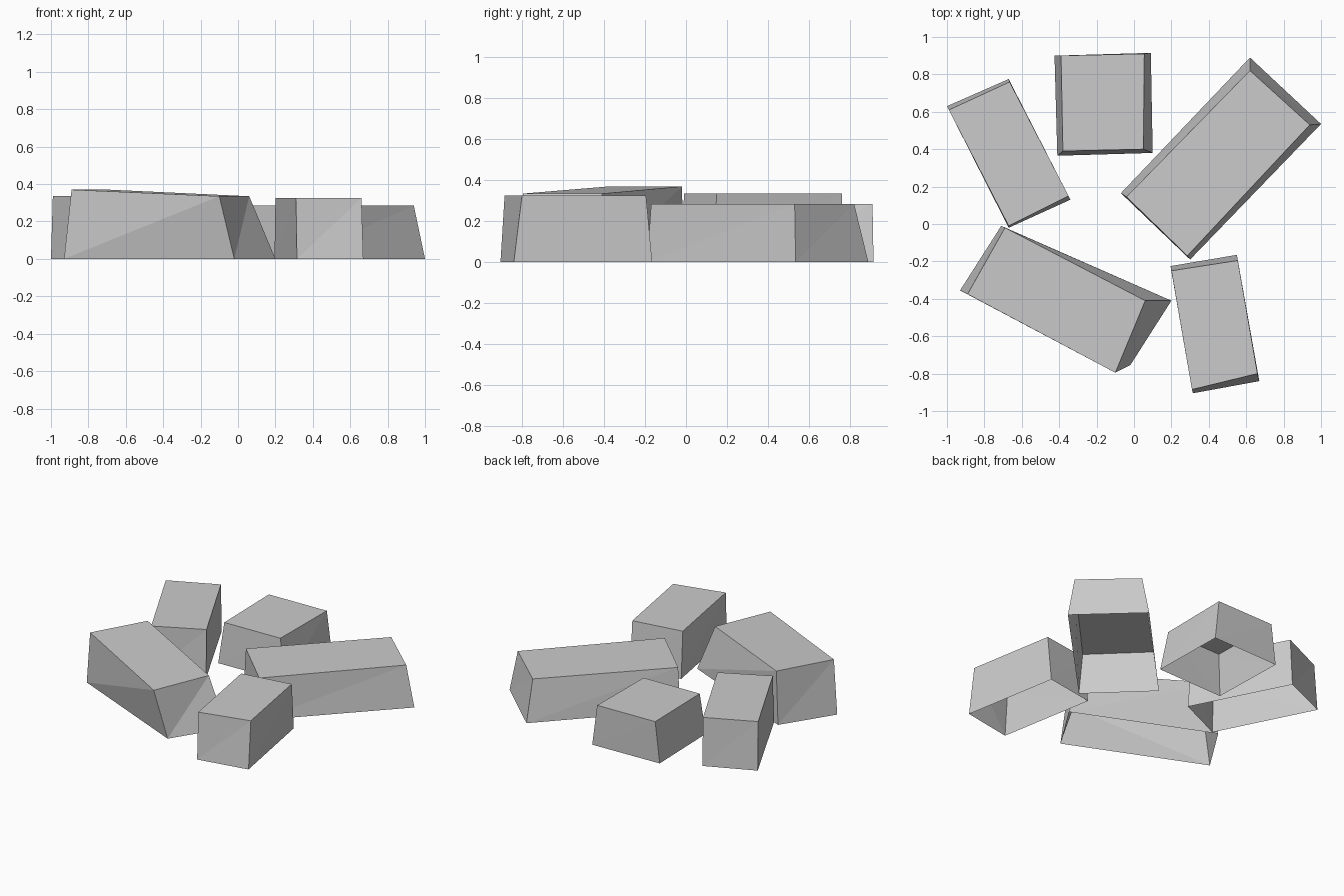
import bpy
import bmesh

# Remove the default cube if the scene has it
default_cube = bpy.data.objects.get("Cube")
if default_cube is not None:
    bpy.data.objects.remove(default_cube, do_unlink=True)


def make_material(name, colour):
    material = bpy.data.materials.new(name)
    material.use_nodes = True
    material.diffuse_color = colour
    shader = next(node for node in material.node_tree.nodes
                  if node.type == "BSDF_PRINCIPLED")
    shader.inputs["Base Color"].default_value = colour
    return material


stone = make_material("light_grey_stone", (0.6, 0.6, 0.6, 1))


def make_stone(name, base, top, heights):
    """Roughly hewn block, open underneath.

    Corners of base and top run anticlockwise seen from above."""
    mesh = bpy.data.meshes.new(name)
    bm = bmesh.new()
    lower = [bm.verts.new((x, y, 0)) for x, y in base]
    upper = [bm.verts.new((x, y, z)) for (x, y), z in zip(top, heights)]
    bm.faces.new(upper)
    # Each leaning wall is split along its rising diagonal
    count = len(base)
    for this in range(count):
        following = (this + 1) % count
        bm.faces.new((lower[this], lower[following], upper[following]))
        bm.faces.new((lower[this], upper[following], upper[this]))
    bm.to_mesh(mesh)
    bm.free()
    mesh.materials.append(stone)
    block = bpy.data.objects.new(name, mesh)
    bpy.context.collection.objects.link(block)
    return block


def level(height):
    return [height] * 4


# Narrow stone at the back, on the -x side
make_stone("narrow_back_stone",
           base=[(-0.67, -0.02), (-0.34, 0.13), (-0.67, 0.775), (-1, 0.63)],
           top=[(-0.67, -0.01), (-0.35, 0.15), (-0.665, 0.76), (-0.99, 0.61)],
           heights=level(0.335))

# Squarish stone in the middle of the back
make_stone("square_back_stone",
           base=[(-0.41, 0.365), (0.1, 0.38), (0.09, 0.915), (-0.425, 0.9)],
           top=[(-0.38, 0.39), (0.05, 0.4), (0.055, 0.91), (-0.39, 0.9)],
           heights=level(0.285))

# Long stone at the back, on the +x side
make_stone("long_back_stone",
           base=[(0.3, -0.19), (1, 0.535), (0.62, 0.89), (-0.07, 0.165)],
           top=[(0.285, -0.17), (0.94, 0.53), (0.62, 0.82), (-0.04, 0.145)],
           heights=level(0.285))

# Large stone at the front, with a gently sloping top
make_stone("sloped_front_stone",
           base=[(-0.93, -0.355), (-0.02, -0.755), (0.2, -0.41), (-0.71, -0.01)],
           top=[(-0.89, -0.375), (-0.1, -0.795), (0.06, -0.41), (-0.69, -0.02)],
           heights=[0.37, 0.335, 0.335, 0.37])

# Narrow stone at the front, on the +x side
make_stone("narrow_front_stone",
           base=[(0.315, -0.905), (0.67, -0.84), (0.55, -0.165), (0.195, -0.225)],
           top=[(0.31, -0.885), (0.66, -0.8), (0.555, -0.195), (0.2, -0.25)],
           heights=level(0.325))
